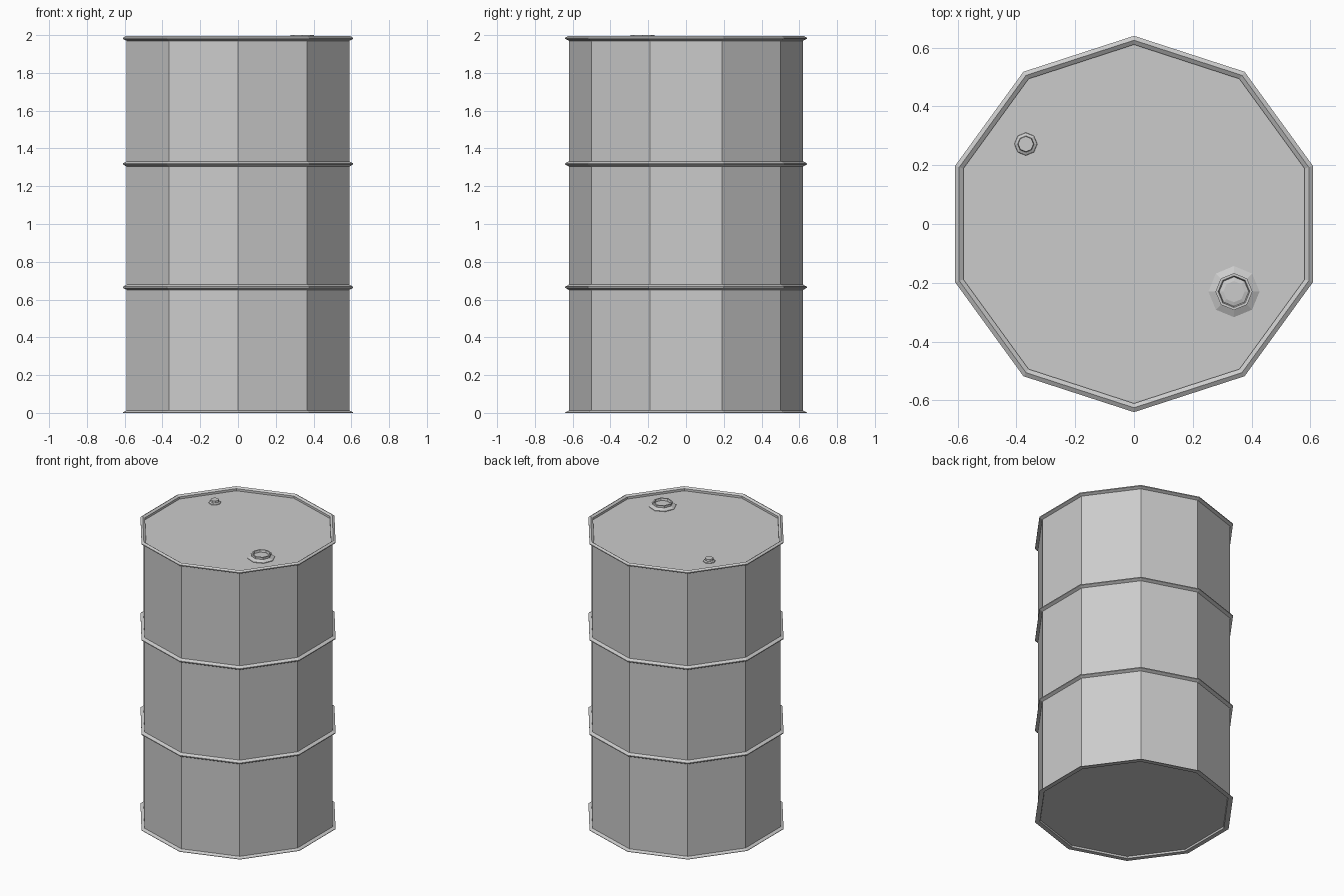
import bpy, bmesh, math

if "Cube" in bpy.data.objects:
    bpy.data.objects.remove(bpy.data.objects["Cube"])

def lathe(name, profile, sides, start, centre=(0, 0)):
    """Spin (radius, z) points, listed from bottom centre to top centre; caps both ends."""
    bm = bmesh.new()
    rings = []
    for r, z in profile:
        ring = []
        for i in range(sides):
            a = start + 2 * math.pi * i / sides
            ring.append(bm.verts.new((centre[0] + r * math.cos(a), centre[1] + r * math.sin(a), z)))
        rings.append(ring)
    for lo, hi in zip(rings, rings[1:]):
        for i in range(sides):
            j = (i + 1) % sides
            bm.faces.new((lo[i], lo[j], hi[j], hi[i]))
    bm.faces.new(rings[0][::-1])
    bm.faces.new(rings[-1])
    mesh = bpy.data.meshes.new(name)
    bm.to_mesh(mesh)
    bm.free()
    obj = bpy.data.objects.new(name, mesh)
    bpy.context.collection.objects.link(obj)
    return obj

BODY, RIM, LID = 0.62, 0.64, 1.97

def rib(z):
    return [(BODY, z - 0.014), (RIM, z - 0.003), (RIM, z + 0.003), (BODY, z + 0.014)]

# Drum shell: recessed base, bottom flange, two ribs, top rim, recessed lid
shell = [(0.605, 0.012), (0.608, 0.0), (RIM, 0.0), (RIM, 0.003), (BODY, 0.013)]
shell += rib(0.665) + rib(1.318)
shell += [(BODY, 1.97), (RIM, 1.98), (RIM, 1.986), (0.625, 1.995), (0.61, 1.985), (0.61, LID)]
lathe("drum", shell, 10, math.pi / 2)

# Large filler bung with a sunken centre
lathe("large_bung", [(0.087, LID - 0.003), (0.087, LID + 0.004), (0.063, 1.986), (0.063, 2.0),
                     (0.054, 2.0), (0.050, 1.986), (0.036, 1.990)],
      8, 0, (0.34, -0.23))

# Small vent bung
lathe("small_bung", [(0.04, LID - 0.003), (0.038, LID + 0.005), (0.028, LID + 0.010), (0.026, 1.993)],
      8, 0, (-0.368, 0.272))
